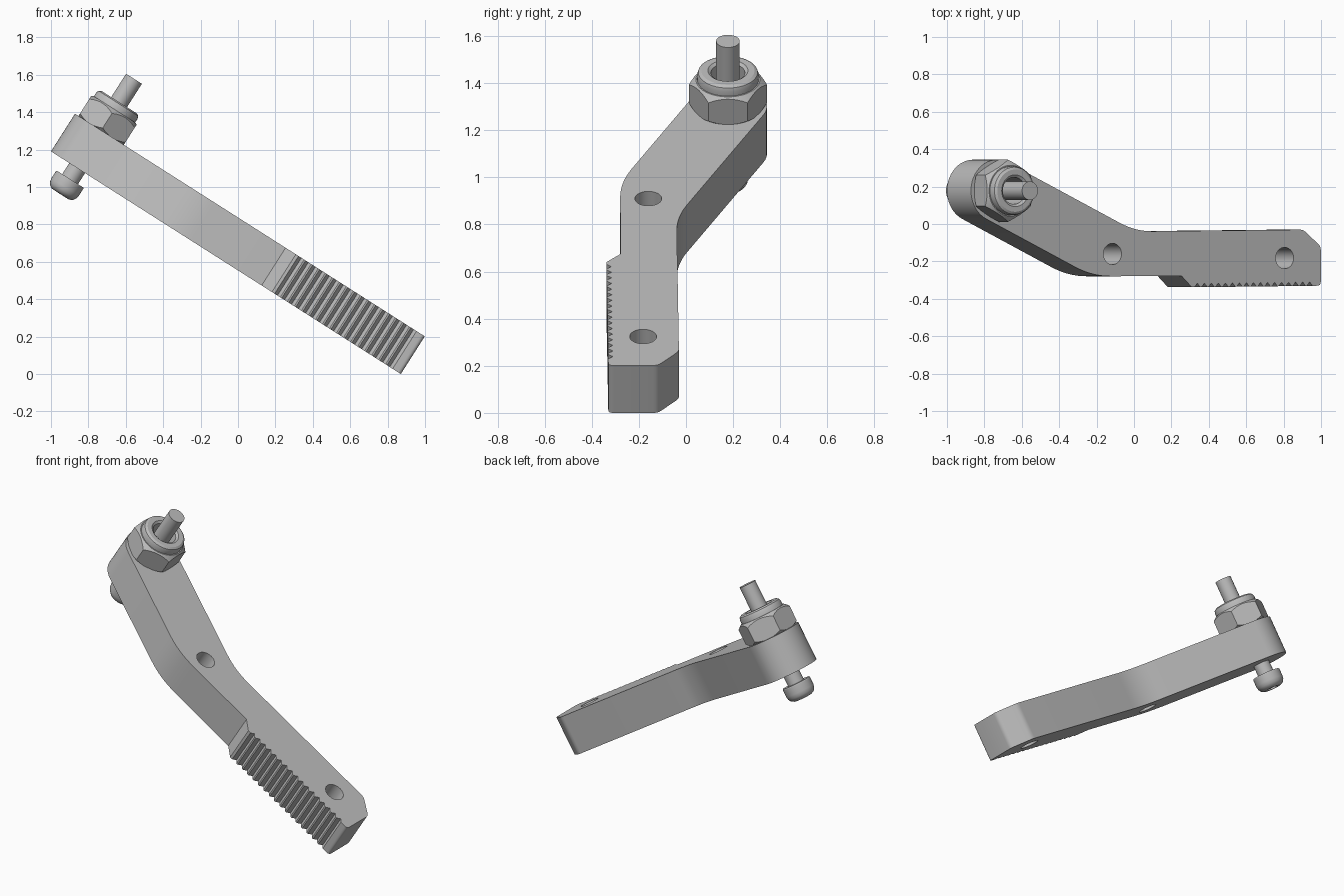
import bpy, bmesh, math
from mathutils import Vector, Matrix

if "Cube" in bpy.data.objects:
    bpy.data.objects.remove(bpy.data.objects["Cube"])

# One grey for the whole tool
metal = bpy.data.materials.new("grey metal")
metal.use_nodes = True
grey = (0.5, 0.5, 0.5, 1)
metal.diffuse_color = grey
metal.node_tree.nodes["Principled BSDF"].inputs["Base Color"].default_value = grey

# Everything is built flat, then tilted about y
TILT = Matrix.Translation((-1, 0, 1.19)) @ Matrix.Rotation(math.radians(32.47), 4, 'Y')
BOLT = Vector((0.166, 0.178, 0))
THICK = 0.239


def add_object(name, bm):
    bmesh.ops.recalc_face_normals(bm, faces=bm.faces)
    mesh = bpy.data.meshes.new(name)
    bm.to_mesh(mesh)
    bm.free()
    mesh.materials.append(metal)
    ob = bpy.data.objects.new(name, mesh)
    bpy.context.collection.objects.link(ob)
    ob.matrix_world = TILT
    return ob


def prism(name, outline, low, high):
    bm = bmesh.new()
    face = bm.faces.new([bm.verts.new((p[0], p[1], low)) for p in outline])
    new = bmesh.ops.extrude_face_region(bm, geom=[face])["geom"]
    verts = [v for v in new if isinstance(v, bmesh.types.BMVert)]
    bmesh.ops.translate(bm, verts=verts, vec=(0, 0, high - low))
    return add_object(name, bm)


def lathe(name, profile, closed=False, steps=48):
    """Spin (radius, height) points about the bolt axis."""
    bm = bmesh.new()
    verts = [bm.verts.new((r, 0, h)) for r, h in profile]
    pairs = list(zip(verts, verts[1:]))
    if closed:
        pairs.append((verts[-1], verts[0]))
    edges = [bm.edges.new(p) for p in pairs]
    bmesh.ops.spin(bm, geom=verts + edges, cent=(0, 0, 0), axis=(0, 0, 1),
                   angle=math.tau, steps=steps, use_duplicate=False)
    bmesh.ops.remove_doubles(bm, verts=bm.verts, dist=0.0001)
    bmesh.ops.translate(bm, verts=bm.verts, vec=BOLT)
    return add_object(name, bm)


def ring(centre, radius, count, start=0.0):
    return [(centre[0] + radius * math.cos(start + math.tau * i / count),
             centre[1] + radius * math.sin(start + math.tau * i / count)) for i in range(count)]


def rounded(before, corner, after, reach, steps=8):
    """Curve that replaces a corner, starting and ending at the given reach."""
    c = Vector(corner)
    a = c + (Vector(before) - c).normalized() * reach
    b = c + (Vector(after) - c).normalized() * reach
    return [a.lerp(c, i / steps).lerp(c.lerp(b, i / steps), i / steps) for i in range(steps + 1)]


def boolean(ob, cutter, operation):
    mod = ob.modifiers.new("cut", 'BOOLEAN')
    mod.operation, mod.object, mod.solver = operation, cutter, 'EXACT'
    bpy.context.view_layer.update()
    bpy.context.view_layer.objects.active = ob
    bpy.ops.object.modifier_apply(modifier=mod.name)
    bpy.data.objects.remove(cutter)


def smooth(ob):
    bpy.ops.object.select_all(action='DESELECT')
    ob.select_set(True)
    bpy.context.view_layer.objects.active = ob
    bpy.ops.object.shade_smooth_by_angle(angle=math.radians(28))


# Lever outline: round end, bent arm, toothed grip, chamfered tip
radius, bend = 0.166, math.radians(24.5)
outline = []
for i in range(25):
    a = math.pi / 2 - bend + math.pi * i / 24
    outline.append((BOLT.x + radius * math.cos(a), BOLT.y + radius * math.sin(a)))
top_start, low_start = outline[0], outline[-1]
step = (1.335, -0.278)
outline += rounded(low_start, (0.77, -0.28), step, 0.12)
outline += [step, (1.4, -0.338)]


def grip_y(u):
    return -0.338 + 0.01 * (u - 1.4)


pitch = 0.0445
for i in range(17):
    u = 1.417 + i * pitch
    outline += [(u, grip_y(u)), (u + 0.018, grip_y(u) + 0.021), (u + 0.036, grip_y(u))]
tip, shoulder, inner = (2.217, -0.12), (2.105, -0.03), (1.044, -0.04)
outline += rounded((2.19, -0.33), (2.217, -0.33), tip, 0.022, 5)
outline += rounded((2.217, -0.33), tip, shoulder, 0.02, 4)
outline += rounded(tip, shoulder, inner, 0.02, 4)
outline += rounded(shoulder, inner, top_start, 0.11)

lever = prism("lever_arm", outline, 0, THICK)
for centre in ((0.897, -0.16), (1.988, -0.182)):
    boolean(lever, prism("hole_cutter", ring(centre, 0.057, 32), -0.1, THICK + 0.1), 'DIFFERENCE')
smooth(lever)

# Hex nut: a chamfered ring trimmed to six flats
nut = lathe("hex_nut", [(0.072, THICK), (0.146, THICK), (0.168, 0.256),
                        (0.168, 0.345), (0.136, 0.372), (0.072, 0.372)], closed=True)
boolean(nut, prism("hex_cutter", ring(BOLT, 0.166, 6, math.pi / 6 + math.pi / 3), 0.2, 0.5), 'INTERSECT')
smooth(nut)

# Rounded locking collar on the nut
collar = lathe("nut_collar", [(0.072, 0.36), (0.13, 0.36), (0.131, 0.395), (0.126, 0.41),
                              (0.113, 0.418), (0.085, 0.418), (0.072, 0.408)], closed=True)
smooth(collar)

# Bolt shank and pan head with a small hex socket
shank = lathe("bolt_shank", [(0, -0.08), (0.05, -0.08), (0.05, 0.566), (0, 0.566)], steps=32)
smooth(shank)
head = lathe("bolt_head", [(0, -0.07), (0.084, -0.07), (0.087, -0.075), (0.087, -0.12), (0.083, -0.14),
                           (0.072, -0.156), (0.055, -0.165), (0, -0.167)], steps=40)
boolean(head, prism("socket_cutter", ring(BOLT, 0.04, 6), -0.3, -0.125), 'DIFFERENCE')
smooth(head)
